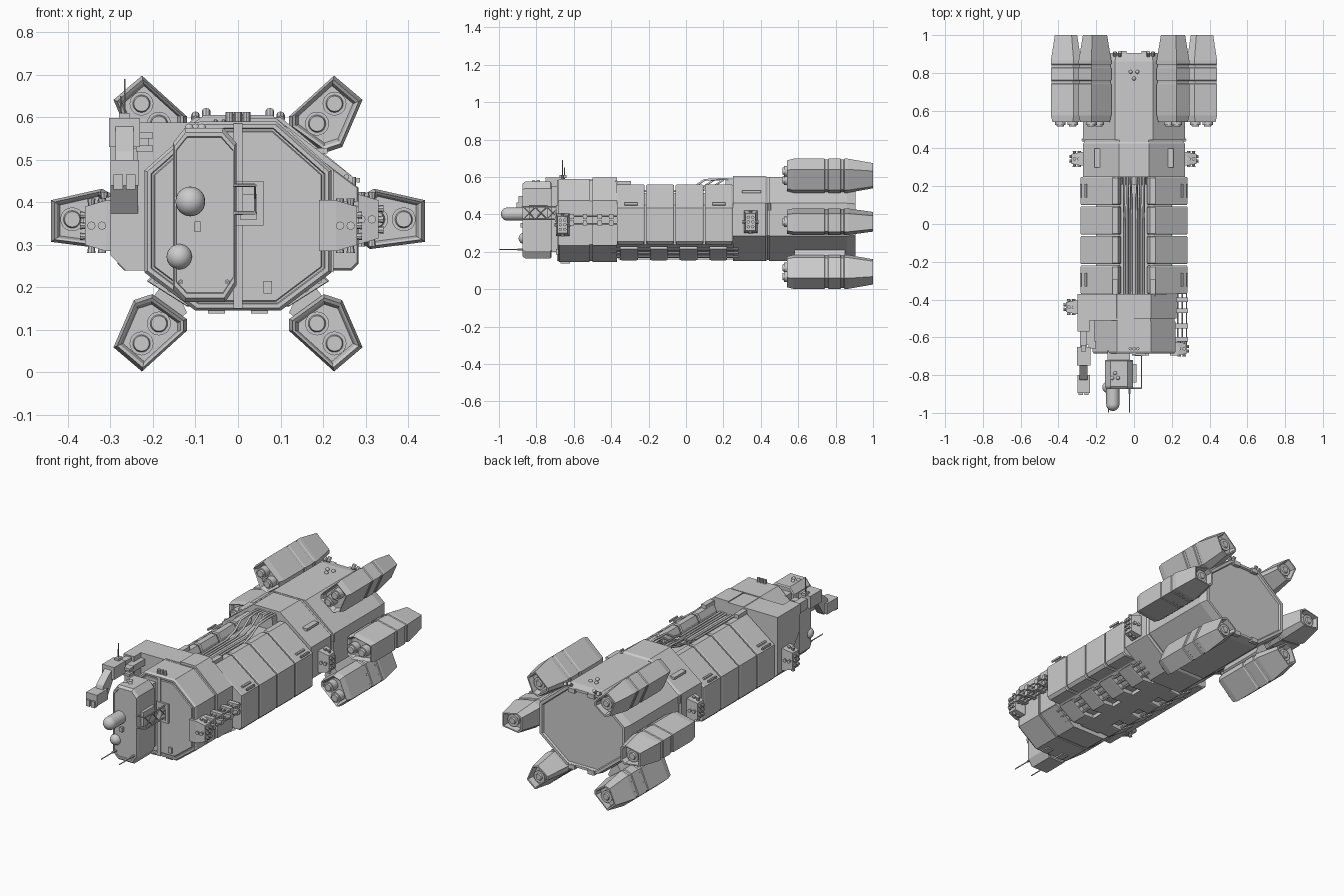
import bpy, bmesh, math
from mathutils import Vector

if "Cube" in bpy.data.objects:
    bpy.data.objects.remove(bpy.data.objects["Cube"])

ZC = 0.36  # hull axis height

def make(name, bm):
    bmesh.ops.recalc_face_normals(bm, faces=bm.faces)
    me = bpy.data.meshes.new(name)
    bm.to_mesh(me)
    bm.free()
    ob = bpy.data.objects.new(name, me)
    bpy.context.collection.objects.link(ob)
    return ob

def loft(name, rings):
    bm = bmesh.new()
    vs = [[bm.verts.new(p) for p in r] for r in rings]
    n = len(rings[0])
    for a, b in zip(vs, vs[1:]):
        for i in range(n):
            bm.faces.new((a[i], a[(i + 1) % n], b[(i + 1) % n], b[i]))
    bm.faces.new(vs[0])
    bm.faces.new(vs[-1])
    return make(name, bm)

def hull(name, prof, stations):
    """Loft an x/z profile along y; stations are (y, scale about the profile centre)."""
    xs, zs = [p[0] for p in prof], [p[1] for p in prof]
    cx, cz = (min(xs) + max(xs)) / 2, (min(zs) + max(zs)) / 2
    return loft(name, [[(cx + (x - cx) * s, y, cz + (z - cz) * s) for x, z in prof] for y, s in stations])

def prism(name, prof, y0, y1):
    return hull(name, prof, [(y0, 1), (y1, 1)])

def side_prism(name, prof, x0, x1):
    """Extrude a y/z profile along x."""
    return loft(name, [[(x, y, z) for y, z in prof] for x in (x0, x1)])

def box(name, x0, x1, y0, y1, z0, z1):
    return prism(name, [(x0, z0), (x1, z0), (x1, z1), (x0, z1)], y0, y1)

def rod(name, a, b, r, r2=None, n=8):
    a, b = Vector(a), Vector(b)
    d = b - a
    bm = bmesh.new()
    bmesh.ops.create_cone(bm, cap_ends=True, segments=n, radius1=r, radius2=r if r2 is None else r2, depth=d.length)
    bm.transform(d.to_track_quat('Z', 'Y').to_matrix().to_4x4())
    bmesh.ops.translate(bm, verts=bm.verts, vec=(a + b) / 2)
    ob = make(name, bm)
    if n > 10:
        for p in ob.data.polygons:
            p.use_smooth = len(p.vertices) == 4
    return ob

def ball(name, c, r):
    bm = bmesh.new()
    bmesh.ops.create_uvsphere(bm, u_segments=20, v_segments=12, radius=r)
    bmesh.ops.translate(bm, verts=bm.verts, vec=c)
    ob = make(name, bm)
    for p in ob.data.polygons:
        p.use_smooth = True
    return ob

def pipe(name, pts, r):
    cu = bpy.data.curves.new(name, 'CURVE')
    cu.dimensions = '3D'
    cu.bevel_depth, cu.bevel_resolution = r, 1
    sp = cu.splines.new('POLY')
    sp.points.add(len(pts) - 1)
    for p, c in zip(sp.points, pts):
        p.co = (*c, 1)
    ob = bpy.data.objects.new(name, cu)
    bpy.context.collection.objects.link(ob)

def octo(tx, tz, sx, sz1, sz0, bx, bz):
    return [(tx, tz), (sx, sz1), (sx, sz0), (bx, bz), (-bx, bz), (-sx, sz0), (-sx, sz1), (-tx, tz)]

# rear engine hull with seams
rear = octo(.08, .605, .27, .46, .285, .1, .15)
hull("rear_hull_collar", rear, [(.25, 1), (.425, 1), (.435, .97), (.455, .97)])
hull("rear_hull", octo(.1, .6, .27, .46, .285, .1, .15),
     [(.445, .95), (.445, 1), (.55, 1), (.86, 1), (.905, .96), (.905, .9), (.895, .88)])
# front hull with inset front panel
front = octo(.09, .59, .22, .475, .235, .1, .145)
hull("front_hull", front, [(-.37, 1), (-.5, 1), (-.5, .975), (-.515, .975), (-.515, 1), (-.675, 1),
                           (-.685, .97), (-.685, .93), (-.678, .92), (-.678, .9), (-.684, .89)])
box("front_seam_strip", -.01, .01, -.69, -.67, .15, .585)
box("front_hatch_frame", -.01, .06, -.695, -.67, .345, .45)
box("front_hatch", .005, .045, -.7, -.67, .36, .42)
box("front_vent", .06, .08, -.695, -.67, .185, .215)
# squared left shoulder and hull bumper
prism("left_shoulder", [(0, .588), (-.3, .588), (-.3, .275), (-.265, .24), (-.2, .24), (0, .4)], -.51, -.37)
prism("right_shoulder", [(0, .597), (.09, .597), (.225, .475), (.225, .235), (.1, .3)], -.5, -.37)
# inner spine beneath the cargo modules
prism("core_spine", octo(.1, .515, .2, .45, .24, .11, .18), -.4, .3)

# cargo modules, keel pods and walls per side
mod = [(.07, .53), (.085, .56), (.115, .56), (.283, .435), (.283, .255), (.268, .24), (.07, .24)]
keel = [(.06, .16), (.12, .155), (.215, .215), (.2, .23), (.06, .23)]
for s in (-1, 1):
    flip = lambda pts: [(s * x, z) for x, z in pts]
    for i in range(4):
        y = -.37 + i * .157
        hull("cargo_module", flip(mod), [(y, .97), (y + .006, 1), (y + .143, 1), (y + .149, .97)])
        yk = -.352 + i * .159
        hull("keel_pod", flip(keel), [(yk, .94), (yk + .008, 1), (yk + .087, 1), (yk + .095, .94)])
        if i in (0, 3):
            box("module_grip", s * .283 - .004, s * .283 + .004, y + .04, y + .11, .452 - .005, .457)
            rod("module_top_bar", (s * .255, y + .04, .46), (s * .255, y + .11, .46), .007, n=6)
    for x, z in ((.13, .175), (.16, .195), (.19, .215)):
        rod("keel_rail", (s * x, -.4, z), (s * x, .28, z), .007, n=6)
    # cables along the roof trench
    for k, x in enumerate((.015, .032, .05)):
        e = .2 - .05 * k
        pipe("roof_cable", [(s * x, -.4, .525), (s * x, e - .13, .525), (s * x, e - .06, .545),
                            (s * x * 1.05, e, .585), (s * x * 1.05, .2, .59), (s * x, .27, .585)], .006)
    box("roof_trench_box", s * .1 - .014, s * .1 + .014, -.38, -.295, .55, .58)
    # rear deck lamps, collar clamps and stern feet
    ball("roof_lamp", (s * .018, .805, .602), .01)
    rod("stern_stud", (s * .075, .89, .595), (s * .075, .91, .615), .01)
    rod("stern_stud", (s * .1, .89, .595), (s * .1, .91, .605), .01)
    for z in (.16, .58):
        box("stern_hinge", s * .06 - .02, s * .06 + .02, .89, .915, z - .012, z + .012)
    rod("collar_clamp", (s * .268, .445, .42), (s * .268, .445, .46), .01)
    box("rear_vent", s * .19 - .02, s * .19 + .02, .3, .4, .515, .528)
    # bow studs on roof and belly
    for x in (.02, .0):
        rod("bow_roof_stud", (s * x, -.66, .58), (s * x, -.66, .612), .009)
    box("bow_belly_clamp", s * .05 - .02, s * .05 + .02, -.67, -.62, .138, .15)
ball("roof_lamp", (0, .77, .602), .01)
prism("roof_cable_fairing", [(-.07, .5), (.07, .5), (.06, .585), (-.06, .585)], .21, .27)
box("belly_plate", -.06, .06, -.36, .26, .16, .2)

# six engine pods
def engine(prof, ports, noz):
    st = [(.565, .74), (.545, .82), (.54, .9), (.575, 1)]
    for y in (.74, .825):
        st += [(y, 1), (y + .004, .95), (y + .018, .95), (y + .022, 1)]
    st += [(.865, 1), (1, .74), (1, .64), (.965, .58)]
    hull("engine_pod", prof, st)
    for x, z in ports:
        rod("engine_intake_ring", (x, .525, z), (x, .6, z), .028, n=20)
        rod("engine_intake_cap", (x, .515, z), (x, .53, z), .018, .022, n=20)
    x, z = noz
    rod("engine_nozzle", (x, .93, z), (x, .985, z), .024, .033, n=20)
    rod("engine_nozzle_core", (x, .98, z), (x, .992, z), .022, .016, n=20)

diag = [(.226, .698), (.293, .641), (.245, .53), (.202, .516), (.12, .575), (.12, .602)]
beam = [(.32, .432), (.44, .405), (.44, .307), (.31, .29), (.28, .315), (.28, .41)]
for s in (-1, 1):
    engine([(s * x, z) for x, z in beam], [(s * .39, .36), (s * .325, .36)], (s * .365, .36))
    box("engine_pylon", *sorted((s * .24, s * .3)), .58, .85, .325, .395)
    for up in (1, -1):
        f = lambda x, z: (s * x, .35 + up * (z - .35))
        engine([f(*p) for p in diag], [f(.227, .632), f(.186, .585)], f(.205, .607))
        prism("engine_pylon", [f(.12, .56), f(.17, .6), f(.22, .55), f(.16, .47)], .58, .85)

# thruster blocks with small nozzles
def thruster(x0, d, y, z):
    q = ((-1, -1), (1, -1), (1, 1), (-1, 1))
    rings = [[(x0 + d * t, y + a * hy, z + b * hz) for a, b in q]
             for t, hy, hz in ((-.03, .036, .06), (.01, .036, .06), (.06, .026, .045))]
    loft("thruster_block", rings)
    for k in (-1, 1):
        for t in (.02, .045):
            rod("thruster_nozzle", (x0 + d * t, y, z + k * .04), (x0 + d * t, y, z + k * .064), .006, .01)
            rod("thruster_nozzle", (x0 + d * t, y + k * .02, z), (x0 + d * t, y + k * .042, z), .006, .01)
        for m in (-.025, .0, .025):
            rod("thruster_nozzle", (x0 + d * .05, y + k * .012, z + m), (x0 + d * .072, y + k * .012, z + m), .006, .009)

thruster(.27, 1, .345, .36)
thruster(-.27, -1, .345, .36)
thruster(.22, 1, -.66, .345)
thruster(-.3, -1, -.44, .345)

# equipment rack on the right bow flank
for x in (.232, .255, .278):
    for z in (.35, .39):
        rod("rack_rail", (x, -.65, z), (x, -.35, z), .004, n=6)
for y in (-.61, -.54, -.46, -.4):
    for z in (.355, .39):
        box("rack_block", .21, .285, y - .012, y + .012, z - .013, z + .013)

# offset nose block, neck and sensor balls
nose = [(-.125, .575), (-.035, .575), (-.004, .54), (-.004, .205), (-.03, .165), (-.125, .165), (-.153, .195), (-.153, .54)]
hull("nose_block", nose, [(-.72, .97), (-.725, 1), (-.86, 1), (-.873, .95), (-.873, .9), (-.868, .89)])
prism("nose_neck", [(-.14, .2), (-.02, .2), (-.02, .55), (-.14, .55)], -.73, -.67)
rod("nose_turret", (-.112, -.86, .402), (-.112, -.955, .402), .035, n=20)
ball("nose_turret_dome", (-.112, -.955, .402), .035)
ball("nose_sensor_ball", (-.138, -.865, .272), .03)
box("nose_socket", -.102, -.088, -.885, -.86, .33, .355)
for x in (-.135, -.025):
    rod("nose_probe", (x, -.86, .213), (x, -.998, .213), .003, n=6)
    rod("nose_probe_base", (x, -.85, .213), (x, -.9, .213), .006, n=6)
for x, y in ((-.1, -.79), (-.115, -.815), (-.085, -.815)):
    ball("nose_lamp", (x, y, .575), .01)
# nose truss on the right side
for z in (.375, .44):
    rod("truss_beam", (.04, -.68, z), (.04, -.87, z), .004, n=6)
    rod("truss_end", (.04, -.87, z), (-.01, -.87, z), .004, n=6)
for i in range(3):
    y = -.68 - i * .063
    rod("truss_brace", (.04, y, .375), (.04, y - .063, .44), .003, n=6)
    rod("truss_brace", (.04, y, .44), (.04, y - .063, .375), .003, n=6)
box("nose_side_pack", -.01, .012, -.84, -.74, .37, .45)

# folded manipulator arm on the left bow
side_prism("arm_base", [(-.5, .588), (-.5, .36), (-.56, .44), (-.57, .588)], -.3, -.235)
box("arm_link", -.285, -.25, -.67, -.55, .53, .58)
box("arm_elbow", -.303, -.23, -.75, -.65, .53, .598)
side_prism("arm_forearm", [(-.73, .595), (-.73, .53), (-.79, .44), (-.84, .45), (-.82, .52)], -.288, -.246)
box("arm_wrist", -.3, -.233, -.895, -.8, .44, .5)
for x in (-.282, -.252):
    box("arm_finger", x - .011, x + .011, -.905, -.88, .43, .465)
for z in (.52, .55):
    box("arm_bracket", -.24, -.2, -.66, -.62, z, z + .014)
box("arm_brace", -.285, -.21, -.64, -.5, .525, .56)
rod("antenna", (-.266, -.66, .59), (-.266, -.66, .69), .002, n=6)
rod("antenna_side", (-.276, -.65, .59), (-.276, -.65, .65), .002, n=6)
box("antenna_foot", -.28, -.255, -.675, -.64, .595, .61)
